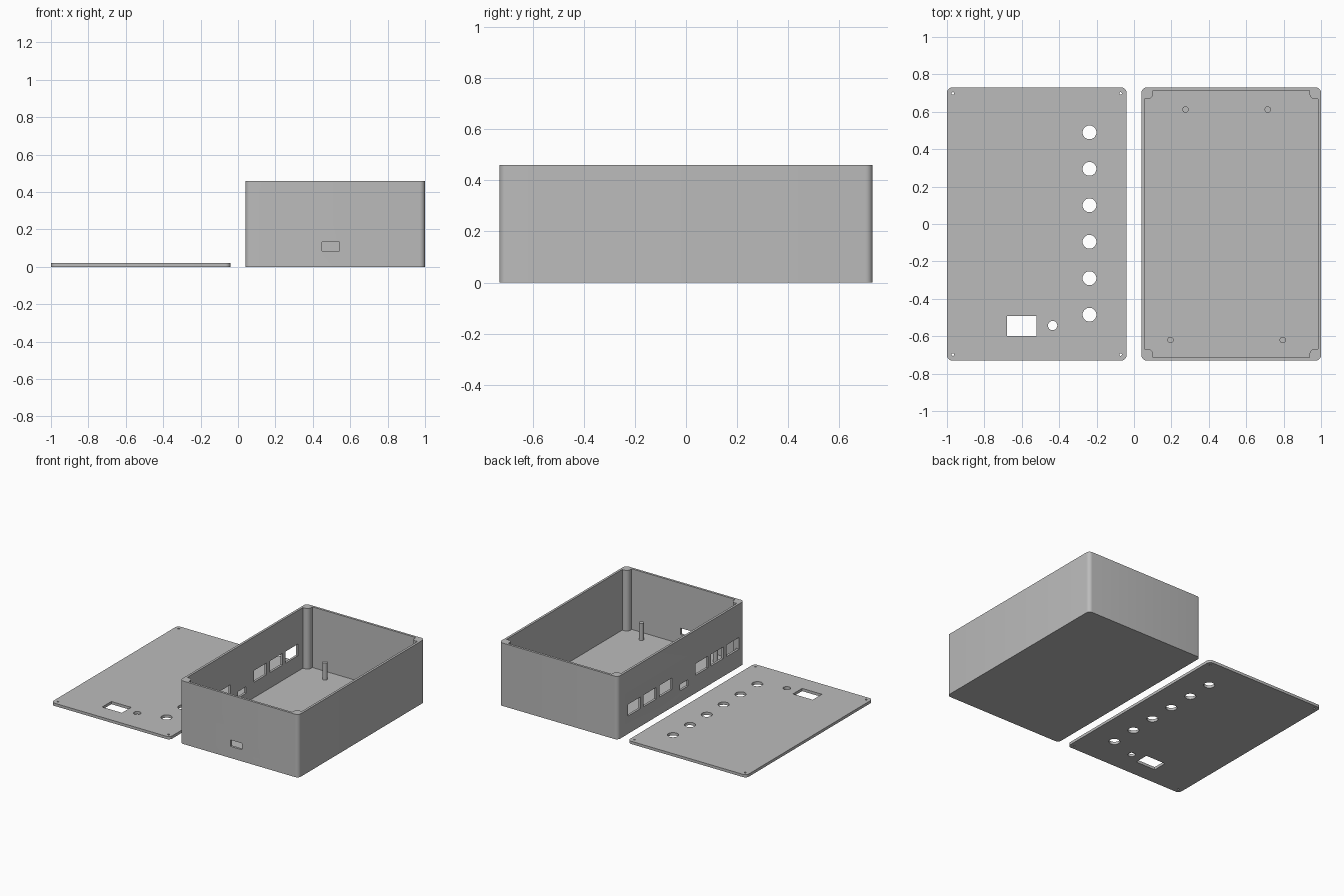
import bpy, bmesh, math

cube = bpy.data.objects.get("Cube")
if cube:
    bpy.data.objects.remove(cube, do_unlink=True)

# Single grey plastic
grey = bpy.data.materials.new("grey_plastic")
grey.use_nodes = True
colour = (0.5, 0.5, 0.5, 1)
grey.diffuse_color = colour
grey.node_tree.nodes["Principled BSDF"].inputs["Base Color"].default_value = colour

HALF_X, HALF_Y = 0.48, 0.73
CENTRE = 0.52
HEIGHT, LID, WALL = 0.46, 0.02, 0.017
SCREW = 0.032


def arc(centre, radius, start, end, steps=6):
    angles = [math.radians(start + (end - start) * i / steps) for i in range(steps + 1)]
    return [(centre + radius * math.cos(a), centre + radius * math.sin(a)) for a in angles]


def outline(cx, corner):
    """Repeat a corner, given as insets from the outer edges, round the rectangle."""
    points = []
    for sx, sy in ((-1, -1), (1, -1), (1, 1), (-1, 1)):
        part = corner if sx == sy else corner[::-1]
        points += [(cx + sx * (HALF_X - u), sy * (HALF_Y - v)) for u, v in part]
    return points


def circle(x, y, radius, steps=32):
    return [(x + radius * math.cos(math.tau * i / steps),
             y + radius * math.sin(math.tau * i / steps)) for i in range(steps)]


def rect(x0, x1, y0, y1):
    return [(x0, y0), (x1, y0), (x1, y1), (x0, y1)]


def prisms(name, shapes):
    """One object from vertical prisms, each (outline, bottom, top)."""
    bm = bmesh.new()
    for points, bottom, top in shapes:
        face = bm.faces.new([bm.verts.new((x, y, bottom)) for x, y in points])
        new = bmesh.ops.extrude_face_region(bm, geom=[face])["geom"]
        verts = [g for g in new if isinstance(g, bmesh.types.BMVert)]
        bmesh.ops.translate(bm, verts=verts, vec=(0, 0, top - bottom))
    bmesh.ops.recalc_face_normals(bm, faces=bm.faces)
    mesh = bpy.data.meshes.new(name)
    bm.to_mesh(mesh)
    bm.free()
    mesh.materials.append(grey)
    obj = bpy.data.objects.new(name, mesh)
    bpy.context.collection.objects.link(obj)
    return obj


def select(obj):
    bpy.ops.object.select_all(action='DESELECT')
    obj.select_set(True)
    bpy.context.view_layer.objects.active = obj


def cut(obj, shapes):
    cutter = prisms("cutter", shapes)
    cutter.hide_render = True
    mod = obj.modifiers.new("cut", 'BOOLEAN')
    mod.operation, mod.solver, mod.object = 'DIFFERENCE', 'EXACT', cutter
    select(obj)
    bpy.ops.object.modifier_apply(modifier=mod.name)
    bpy.data.objects.remove(cutter, do_unlink=True)


def smooth(obj):
    select(obj)
    bpy.ops.object.shade_smooth_by_angle(angle=math.radians(30))


rounded = arc(0.028, 0.028, 180, 270)

# Open case: the cavity leaves a rounded screw column in each corner
case = prisms("case", [(outline(CENTRE, rounded), 0, HEIGHT)])
inset = SCREW + 0.03
column = [(WALL, inset)] + arc(SCREW, 0.03, 90, 0) + [(inset, WALL)]
cut(case, [(outline(CENTRE, column), WALL, HEIGHT + 0.1)])

# Socket openings in the side wall, a small one there and one in the front
inner = CENTRE - HALF_X
windows = [(rect(inner - 0.02, inner + 0.04, y - 0.072, y + 0.072), 0.13, 0.215)
           for y in (0.54, 0.36, 0.178, -0.238, -0.416, -0.598)]
windows.append((rect(inner - 0.02, inner + 0.04, -0.08, 0.013), 0.085, 0.132))
windows.append((rect(0.45, 0.543, -HALF_Y - 0.02, -HALF_Y + 0.04), 0.085, 0.132))
cut(case, windows)
smooth(case)

# Mounting pegs on the case floor
for name, x, y in (("back_right_peg", 0.275, 0.612), ("back_left_peg", 0.715, 0.612),
                   ("front_right_peg", 0.195, -0.62), ("front_left_peg", 0.795, -0.62)):
    smooth(prisms(name, [(circle(x, y, 0.017, 24), WALL - 0.005, 0.142)]))

# Flat lid with button holes, a display opening and corner screw holes
lid = prisms("lid", [(outline(-CENTRE, rounded), 0, LID)])
holes = [circle(-0.238, 0.49 - 0.195 * i, 0.037) for i in range(6)]
holes.append(circle(-0.435, -0.543, 0.025))
holes.append(rect(-0.68, -0.52, -0.598, -0.492))
for sx in (-1, 1):
    for sy in (-1, 1):
        holes.append(circle(-CENTRE + sx * (HALF_X - SCREW), sy * (HALF_Y - SCREW), 0.007, 12))
cut(lid, [(hole, -0.05, 0.07) for hole in holes])
smooth(lid)
